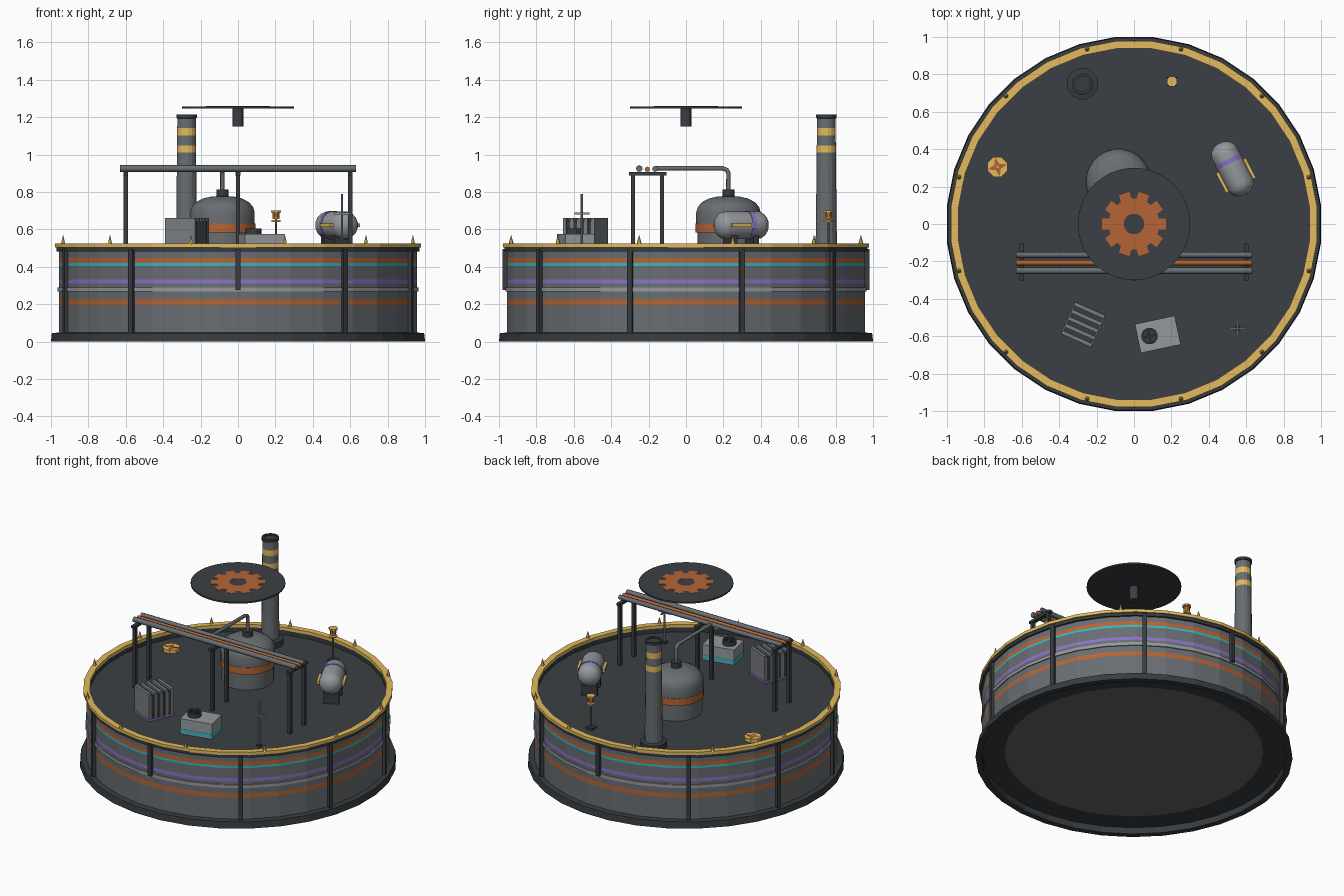
import bpy, bmesh
from math import sin, cos, pi, radians
from mathutils import Matrix, Vector

if "Cube" in bpy.data.objects:
    bpy.data.objects.remove(bpy.data.objects["Cube"], do_unlink=True)

PALETTE = {
    "dark_frame": (0.038, 0.045, 0.05),
    "deck_grey": (0.044, 0.051, 0.058),
    "wall_grey": (0.14, 0.155, 0.168),
    "fin_grey": (0.19, 0.205, 0.22),
    "light_grey": (0.30, 0.315, 0.335),
    "underside_grey": (0.12, 0.134, 0.146),
    "orange": (0.46, 0.13, 0.035),
    "cyan": (0.03, 0.48, 0.58),
    "purple": (0.26, 0.17, 0.56),
    "gold": (0.77, 0.495, 0.113),
}
MATS = {}
for label, rgb in PALETTE.items():
    m = bpy.data.materials.new(label)
    m.use_nodes = True
    m.diffuse_color = (*rgb, 1)
    m.node_tree.nodes["Principled BSDF"].inputs["Base Color"].default_value = (*rgb, 1)
    MATS[label] = m

DECK = 0.47


def finish(name, bm, mats, smooth=False):
    mesh = bpy.data.meshes.new(name)
    bmesh.ops.recalc_face_normals(bm, faces=bm.faces)
    bm.to_mesh(mesh)
    bm.free()
    for label in mats:
        mesh.materials.append(MATS[label])
    ob = bpy.data.objects.new(name, mesh)
    bpy.context.collection.objects.link(ob)
    if smooth:
        bpy.ops.object.select_all(action='DESELECT')
        ob.select_set(True)
        bpy.context.view_layer.objects.active = ob
        bpy.ops.object.shade_smooth_by_angle(angle=radians(35))
    return ob


def lathe(name, profile, mats, segs=16, x=0, y=0, closed=False, smooth=False, frame=None):
    """Revolve (radius, height) points; mats holds one material per profile step."""
    bm = bmesh.new()
    frame = frame or Matrix.Translation((x, y, 0))
    rings = []
    for r, h in profile:
        if r == 0:
            rings.append([bm.verts.new(frame @ Vector((0, 0, h)))] * segs)
        else:
            turns = [2 * pi * (i + 0.5) / segs for i in range(segs)]
            rings.append([bm.verts.new(frame @ Vector((r * cos(a), r * sin(a), h))) for a in turns])
    if closed:
        rings.append(rings[0])
    slots = list(dict.fromkeys(mats))
    for k, (lo, hi) in enumerate(zip(rings, rings[1:])):
        for i in range(segs):
            j = (i + 1) % segs
            corners = list(dict.fromkeys([lo[i], lo[j], hi[j], hi[i]]))
            bm.faces.new(corners).material_index = slots.index(mats[min(k, len(mats) - 1)])
    return finish(name, bm, slots, smooth)


def drum(name, r, z0, z1, mat, segs=16, x=0, y=0):
    return lathe(name, [(0, z0), (r, z0), (r, z1), (0, z1)], [mat], segs, x, y)


def box(name, size, loc, mat, turn=0.0):
    bm = bmesh.new()
    place = Matrix.Translation(loc) @ Matrix.Rotation(turn, 4, 'Z') @ Matrix.Diagonal((*size, 1))
    bmesh.ops.create_cube(bm, size=1, matrix=place)
    return finish(name, bm, [mat])


def block(name, width, depth, z0, z1, mat, place, turn):
    """Upright box between two heights, centred on a turned frame."""
    return box(name, (width, depth, z1 - z0), place @ Vector((0, 0, (z0 + z1) / 2)), mat, turn)


def tube(name, points, radius, mat):
    curve = bpy.data.curves.new(name, 'CURVE')
    curve.dimensions = '3D'
    curve.bevel_depth = radius
    curve.bevel_resolution = 2
    curve.use_fill_caps = True
    line = curve.splines.new('POLY')
    line.points.add(len(points) - 1)
    for p, co in zip(line.points, points):
        p.co = (*co, 1)
    curve.materials.append(MATS[mat])
    ob = bpy.data.objects.new(name, curve)
    bpy.context.collection.objects.link(ob)
    return ob


def flat_shape(name, outline, z, mat, x=0, y=0, hole=0.005):
    """Thin plate from (radius, angle) points around a small or large round hole."""
    bm = bmesh.new()
    rings = []
    for h, inside in ((z, False), (z + 0.002, False), (z + 0.002, True), (z, True)):
        radii = [hole if inside else r for r, a in outline]
        rings.append([bm.verts.new((x + r * cos(a), y + r * sin(a), h)) for r, (_, a) in zip(radii, outline)])
    for lo, hi in zip(rings, rings[1:] + rings[:1]):
        for i in range(len(outline)):
            j = (i + 1) % len(outline)
            bm.faces.new((lo[i], lo[j], hi[j], hi[i]))
    return finish(name, bm, [mat])


# Drum building: plinth ring with a recessed floor, banded wall, sunken deck and rim
lathe("plinth", [(0, 0.045), (0.82, 0.045), (0.965, 0.045), (0.965, 0), (1.005, 0), (1.0, 0.045), (0.94, 0.05)],
      ["underside_grey", "dark_frame"], 32)
bands = [(0.196, "wall_grey"), (0.226, "orange"), (0.31, "wall_grey"), (0.332, "purple"),
         (0.404, "wall_grey"), (0.419, "cyan"), (0.447, "orange"), (0.49, "wall_grey")]
lathe("banded_wall", [(0.963, 0.047)] + [(0.963, h) for h, _ in bands], [m for _, m in bands], 32)
lathe("wall_belt", [(0.95, 0.267), (0.97, 0.267), (0.97, 0.289), (0.95, 0.289)], ["light_grey"], 32, closed=True)
lathe("roof_deck", [(0.95, 0.482), (0.975, 0.482), (0.975, 0.507), (0.945, 0.507), (0.945, DECK), (0, DECK)],
      ["dark_frame"] * 4 + ["deck_grey"], 32)
lathe("gold_rim", [(0.942, 0.503), (0.983, 0.503), (0.983, 0.524), (0.942, 0.524)], ["gold"], 32, closed=True)

# Wall columns, shorter at the front and back
for i in range(10):
    a = 2 * pi * i / 10 + pi / 10
    low = 0.275 if abs(cos(a)) < 0.01 else 0.047
    box("wall_column", (0.028, 0.028, 0.495 - low), (0.967 * cos(a), 0.967 * sin(a), (0.495 + low) / 2), "dark_frame", a)

# Rim spikes
for i in range(12):
    a = 2 * pi * i / 12 + pi / 12
    lathe("rim_spike", [(0, 0.52), (0.014, 0.52), (0, 0.572)], ["gold"], 6, 0.968 * cos(a), 0.968 * sin(a))

# Floating sign disc with a cog emblem
lathe("sign_disc", [(0, 1.246), (0.3, 1.246), (0.3, 1.257), (0, 1.257)], ["dark_frame", "dark_frame", "deck_grey"], 48)
drum("sign_hub", 0.03, 1.15, 1.248, "deck_grey", 16)
cog = []
for i in range(10):
    a = 2 * pi * i / 10
    cog += [(r, a + d) for r, d in ((0.136, -0.215), (0.173, -0.17), (0.173, 0.17), (0.136, 0.215))]
flat_shape("cog_emblem", cog, 1.2565, "orange", hole=0.055)

# Chimney
stack = [(0.085, DECK), (0.085, 0.51), (0.058, 0.515), (0.052, 1.01), (0.052, 1.048), (0.051, 1.102),
         (0.051, 1.142), (0.05, 1.193), (0.056, 1.196), (0.056, 1.214), (0.042, 1.214), (0.042, 1.205), (0, 1.205)]
lathe("chimney", stack, ["dark_frame", "dark_frame", "wall_grey", "gold", "wall_grey", "gold",
                         "wall_grey", "dark_frame"], 16, -0.275, 0.75)

# Domed vessel with its outlet pipe
VX, VY = -0.083, 0.227
vessel = [(0.166, DECK), (0.166, 0.582), (0.177, 0.582), (0.177, 0.631), (0.174, 0.631), (0.174, 0.69),
          (0.165, 0.72), (0.143, 0.745), (0.105, 0.765), (0.06, 0.775), (0.033, 0.777), (0.033, 0.813), (0, 0.813)]
lathe("domed_vessel", vessel, ["wall_grey", "orange", "orange", "orange"] + ["wall_grey"] * 6 + ["dark_frame"],
      24, VX, VY, smooth=True)
tube("vessel_pipe", [(VX, VY, 0.81), (VX, VY, 0.9), (VX, VY - 0.008, 0.917), (VX, VY - 0.03, 0.926),
                     (VX, -0.165, 0.926)], 0.012, "wall_grey")

# Pipe bridge
for px in (-0.6, 0, 0.6):
    for py in (-0.283, -0.128):
        box("bridge_leg", (0.022, 0.022, 0.9 - DECK), (px, py, (0.9 + DECK) / 2), "dark_frame")
    box("bridge_crossbeam", (0.026, 0.2, 0.018), (px, -0.205, 0.898), "dark_frame")
for py, r, mat in ((-0.25, 0.018, "wall_grey"), (-0.207, 0.014, "orange"), (-0.165, 0.016, "wall_grey")):
    tube("bridge_pipe", [(-0.63, py, 0.907 + r), (0.63, py, 0.907 + r)], r, mat)

# Horizontal storage tank
TURN = radians(-63)
tank = Matrix.Translation((0.527, 0.295, 0.622)) @ Matrix.Rotation(TURN, 4, 'Z') @ Matrix.Rotation(pi / 2, 4, 'Y')
R, HALF = 0.075, 0.093
steps = [pi / 2 * i / 5 for i in range(6)]
cap = [(R * sin(t) if t else 0, HALF + 0.062 * cos(t)) for t in steps]
outline = [(r, -h) for r, h in cap] + [(r, h) for r, h in reversed(cap)]
lathe("storage_tank", outline, ["light_grey"], 16, frame=tank, smooth=True)
lathe("tank_stripe", [(0.072, -0.057), (0.078, -0.057), (0.078, -0.032), (0.072, -0.032)], ["purple"],
      16, frame=tank, closed=True)
for side in (-1, 1):
    box("tank_rail", (0.118, 0.018, 0.02), tank @ Vector((0, side * 0.081, 0.04)), "gold", TURN)
    box("tank_saddle", (0.035, 0.1, 0.11), tank @ Vector((0.095, 0, side * 0.065)), "dark_frame", TURN)

# Deck hatch with a four-pointed star
drum("hatch", 0.057, DECK, 0.494, "gold", 8, -0.73, 0.305)
star = [(0.054 if i % 2 == 0 else 0.02, pi / 4 * i + 0.25) for i in range(8)]
flat_shape("hatch_star", star, 0.4935, "orange", -0.73, 0.305)

# Beacon post
BX, BY = 0.203, 0.762
box("beacon_foot", (0.05, 0.05, 0.014), (BX, BY, DECK + 0.007), "dark_frame")
drum("beacon_post", 0.006, DECK, 0.66, "wall_grey", 8, BX, BY)
drum("beacon_plate", 0.028, 0.64, 0.649, "gold", 6, BX, BY)
lathe("beacon_lamp", [(0, 0.655), (0.02, 0.655), (0.02, 0.662), (0.021, 0.69), (0.029, 0.691), (0.029, 0.702), (0, 0.702)],
      ["gold", "gold", "orange", "gold"], 8, BX, BY)

# Finned radiator
turn = radians(-24)
rad = Matrix.Translation((-0.272, -0.538, 0)) @ Matrix.Rotation(turn, 4, 'Z')
block("radiator_stripe", 0.178, 0.192, DECK, DECK + 0.014, "purple", rad, turn)
block("radiator_core", 0.165, 0.17, DECK, 0.645, "dark_frame", rad, turn)
for i in range(5):
    offset = rad @ Matrix.Translation((0, (i - 2) * 0.0415, 0))
    block("radiator_fin", 0.176, 0.02, DECK + 0.012, 0.66, "fin_grey", offset, turn)

# Ventilation unit
turn = radians(12)
vent = Matrix.Translation((0.127, -0.59, 0)) @ Matrix.Rotation(turn, 4, 'Z')
block("vent_housing", 0.218, 0.158, DECK, 0.576, "light_grey", vent, turn)
block("vent_stripe", 0.221, 0.161, DECK + 0.01, DECK + 0.034, "cyan", vent, turn)
fx, fy, _ = vent @ Vector((-0.045, 0, 0))
lathe("vent_fan", [(0.045, 0.57), (0.045, 0.605), (0.035, 0.605), (0.035, 0.592), (0, 0.592)], ["dark_frame"], 12, fx, fy)
for k in range(2):
    box("fan_blade", (0.075, 0.01, 0.006), (fx, fy, 0.6), "dark_frame", turn + k * pi / 2)

# Antenna
AX, AY = 0.555, -0.557
box("antenna_foot", (0.026, 0.026, 0.014), (AX, AY, DECK + 0.007), "dark_frame")
drum("antenna_mast", 0.006, DECK, 0.79, "light_grey", 6, AX, AY)
for size in ((0.09, 0.009, 0.009), (0.009, 0.08, 0.009)):
    box("antenna_arm", size, (AX, AY, 0.685), "light_grey")
